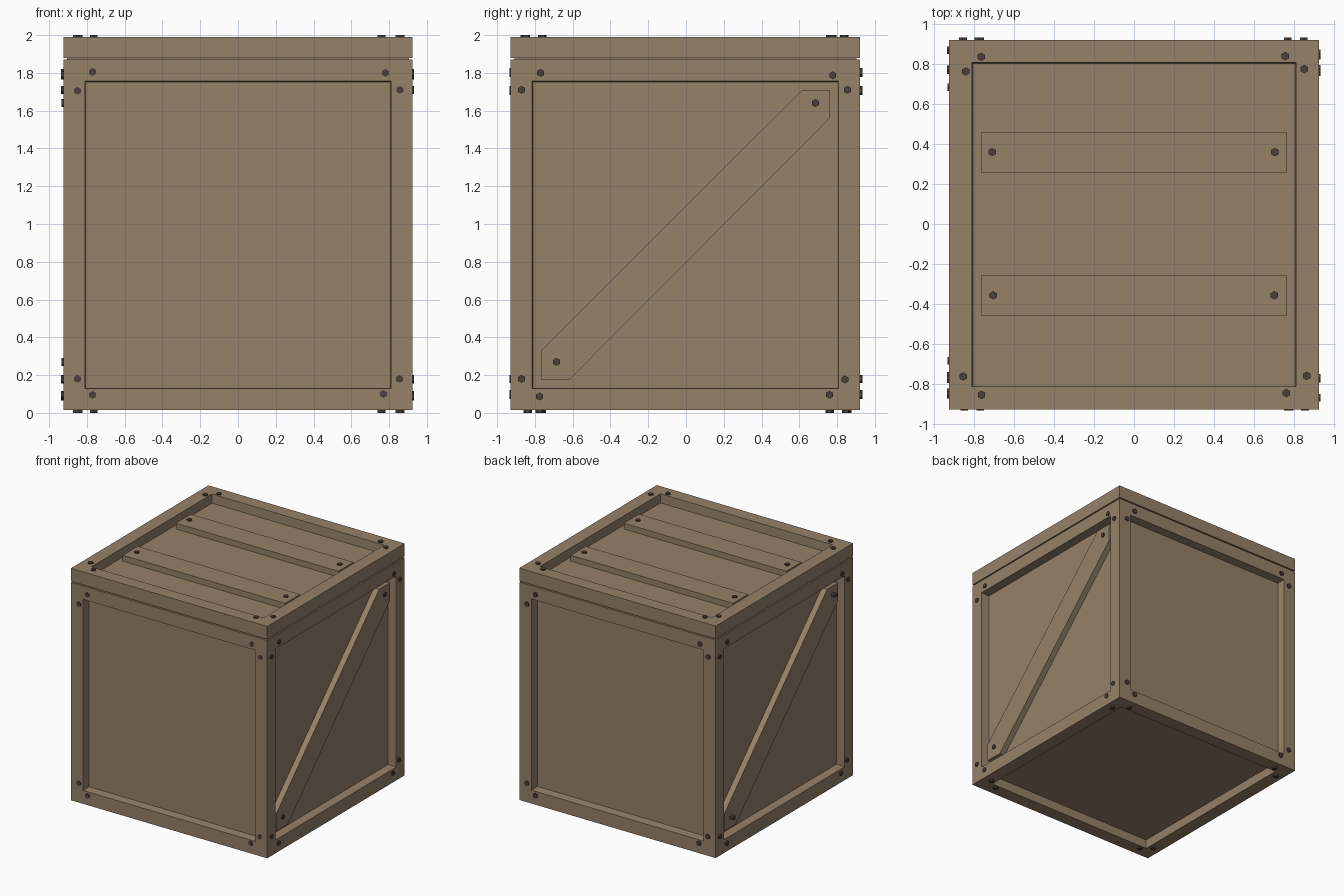
import bpy, bmesh, math
from mathutils import Matrix, Vector

if "Cube" in bpy.data.objects:
    bpy.data.objects.remove(bpy.data.objects["Cube"])

H = 0.925      # half width of the crate
YO = -0.003    # small offset in y
DEPTH = 0.075  # panel recess
SLAT = 0.05    # slat and brace thickness


def material(name, rgb):
    m = bpy.data.materials.new(name)
    m.diffuse_color = (*rgb, 1)
    m.use_nodes = True
    m.node_tree.nodes["Principled BSDF"].inputs["Base Color"].default_value = m.diffuse_color
    return m


wood = material("wood", (0.30, 0.22, 0.14))
iron = material("iron", (0.07, 0.05, 0.042))


def finish(bm, name, mat):
    bmesh.ops.recalc_face_normals(bm, faces=bm.faces)
    me = bpy.data.meshes.new(name)
    bm.to_mesh(me)
    bm.free()
    me.materials.append(mat)
    ob = bpy.data.objects.new(name, me)
    bpy.context.collection.objects.link(ob)
    return ob


def box(name, half_x, half_y, y, z0, z1, recessed=lambda n: False):
    """Box whose chosen sides are framed with a sunken panel."""
    bm = bmesh.new()
    bmesh.ops.create_cube(bm, size=1, matrix=Matrix.Translation((0, y, (z0 + z1) / 2))
                          @ Matrix.Diagonal((2 * half_x, 2 * half_y, z1 - z0, 1)))
    bm.normal_update()
    faces = [f for f in bm.faces if recessed(f.normal)]
    if faces:
        bmesh.ops.inset_individual(bm, faces=faces, thickness=0.161)
        bmesh.ops.inset_individual(bm, faces=faces, thickness=0.006, depth=-DEPTH)
    return finish(bm, name, wood)


# Crate body, lid and the seam between them
box("crate_body", H, H, YO, 0.015, 1.87, lambda n: n.z < 0.5)
box("lid", H, H, YO, 1.88, 1.99, lambda n: n.z > 0.5)
box("lid_seam", 0.905, 0.905, YO, 1.86, 1.89)

# Two slats across the lid
for side, label in ((-1, "front"), (1, "back")):
    box(label + "_lid_slat", 0.765, 0.101, side * 0.358, 1.99 - DEPTH - 0.005, 1.99 - DEPTH + SLAT)


def face_frame(u, v, n, origin):
    """Matrix taking (u, v, outward) coordinates on one side to world space."""
    m = Matrix((u, v, n)).transposed().to_4x4()
    m.translation = Vector(origin)
    return m


frames = {
    "front": face_frame((1, 0, 0), (0, 0, 1), (0, -1, 0), (0, YO - H, 0)),
    "back": face_frame((-1, 0, 0), (0, 0, 1), (0, 1, 0), (0, YO + H, 0)),
    "right": face_frame((0, 1, 0), (0, 0, 1), (1, 0, 0), (H, 0, 0)),
    "left": face_frame((0, -1, 0), (0, 0, 1), (-1, 0, 0), (-H, 0, 0)),
    "top": face_frame((1, 0, 0), (0, 1, 0), (0, 0, 1), (0, 0, 1.99)),
    "bottom": face_frame((1, 0, 0), (0, -1, 0), (0, 0, -1), (0, 0, 0.015)),
}

# Diagonal braces on the left and right sides
profile = [(-.767, .178), (-.767, .33), (.615, 1.71), (.761, 1.71), (.761, 1.56), (-.615, .178)]
for side in ("right", "left"):
    bm = bmesh.new()
    base = bm.faces.new([bm.verts.new((u, v, -DEPTH - 0.005)) for u, v in profile])
    ext = bmesh.ops.extrude_face_region(bm, geom=[base])["geom"]
    bmesh.ops.translate(bm, vec=(0, 0, SLAT + 0.005),
                        verts=[g for g in ext if isinstance(g, bmesh.types.BMVert)])
    bm.transform(frames[side])
    finish(bm, side + "_brace", wood)


def bolts(name, frame, spots, low, high):
    bm = bmesh.new()
    for u, v in spots:
        bmesh.ops.create_cone(bm, cap_ends=True, segments=6, radius1=0.021, radius2=0.021,
                              depth=high - low,
                              matrix=frame @ Matrix.Translation((u, v, (low + high) / 2)))
    finish(bm, name, iron)


# Bolt heads on the frame corners
front_spots = [(-.77, 1.805), (-.85, 1.705), (.78, 1.80), (.857, 1.71),
               (-.85, .18), (-.77, .095), (.77, .10), (.855, .18)]
side_spots = [(-.77, 1.80), (-.87, 1.71), (.777, 1.787), (.855, 1.71),
              (-.87, .18), (-.775, .087), (.76, .096), (.842, .177)]
top_spots = [(-.765, .837), (-.842, .763), (.757, .84), (.852, .775),
             (-.855, -.763), (-.763, -.855), (.762, -.846), (.864, -.76)]
for side, spots, proud in (("front", front_spots, .006), ("back", front_spots, .012),
                           ("right", side_spots, .008), ("left", side_spots, .011),
                           ("top", top_spots, .01), ("bottom", top_spots, .015)):
    bolts(side + "_bolts", frames[side], spots, -0.02, proud)

# Bolt heads on the braces and slats
brace_spots = [(-.685, .27), (.685, 1.64)]
slat_spots = [(-.71, .36), (.705, .36), (-.705, -.357), (.702, -.357)]
sunk = SLAT - DEPTH
bolts("right_brace_bolts", frames["right"], brace_spots, sunk - 0.01, sunk + 0.01)
bolts("left_brace_bolts", frames["left"], brace_spots, sunk - 0.01, 0.009)
bolts("slat_bolts", frames["top"], slat_spots, sunk - 0.01, sunk + 0.01)
